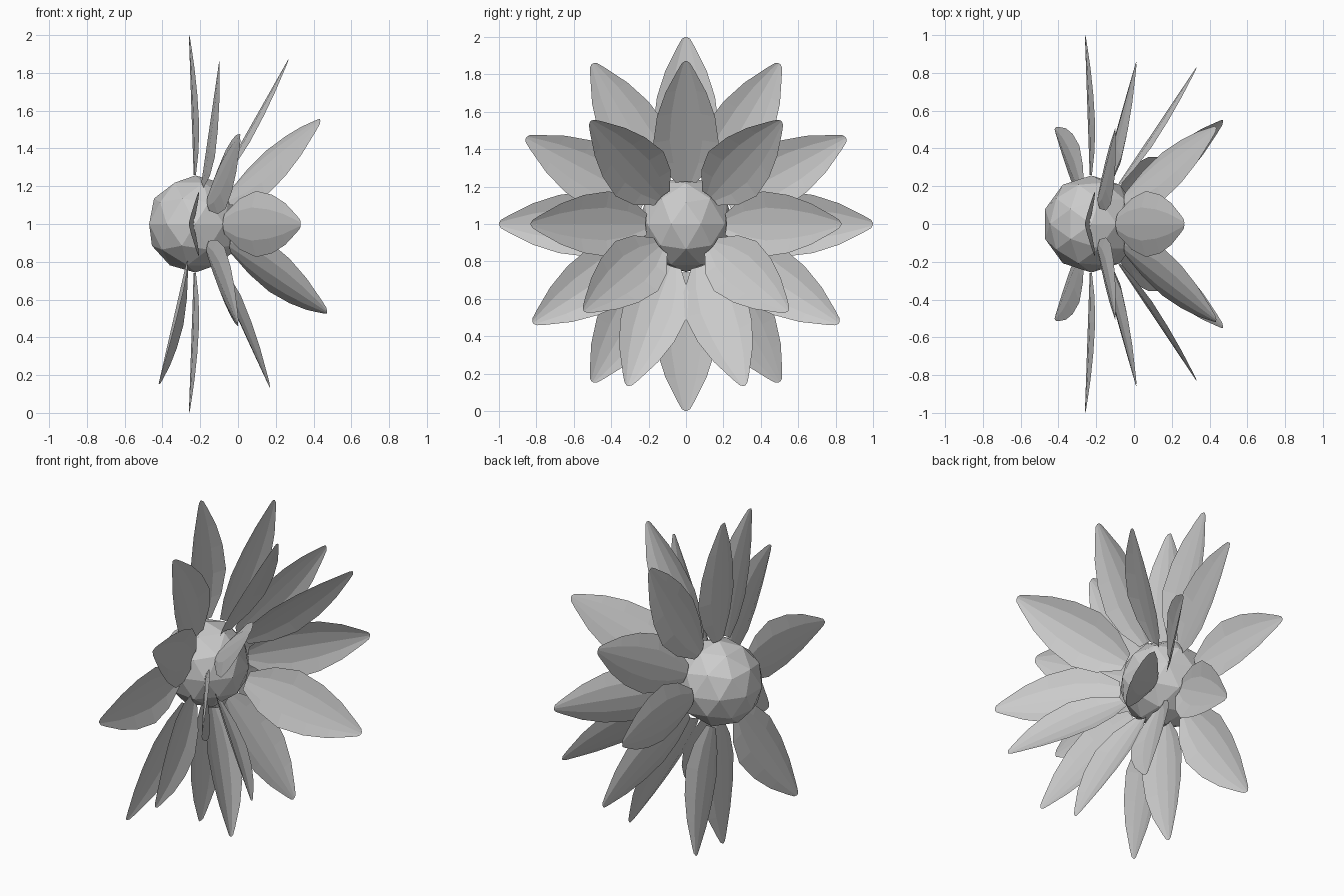
import bpy, bmesh
from mathutils import Vector

if "Cube" in bpy.data.objects:
    bpy.data.objects.remove(bpy.data.objects["Cube"])

CENTRE = Vector((-0.226, 0, 1))

# faceted core
bpy.ops.mesh.primitive_ico_sphere_add(subdivisions=2, radius=0.257, location=CENTRE)
bpy.context.object.name = "flower_core"

# petal outline: distance from core centre, half width
OUTLINE = [(0.26, 0.055), (0.38, 0.135), (0.52, 0.175), (0.68, 0.155),
           (0.82, 0.11), (0.95, 0.045), (0.99, 0.022), (1.0, 0.006)]
ACROSS = (-1, -0.5, 0, 0.5, 1)


def petal(name, tip):
    """Cupped petal growing radially from the core towards tip, open side to +x."""
    d = (Vector(tip) - CENTRE).normalized()
    side = Vector((1, 0, 0)).cross(d).normalized()
    face = d.cross(side)
    if face.x < 0:
        face = -face
    bm = bmesh.new()
    rows = []
    for r, w in OUTLINE:
        rows.append([bm.verts.new(d * r + side * (w * t) + face * (0.22 * w * t * t))
                     for t in ACROSS])
    for a, b in zip(rows, rows[1:]):
        for i in range(len(ACROSS) - 1):
            f = bm.faces.new((a[i], a[i + 1], b[i + 1], b[i]))
            f.normal_update()
            if f.normal.dot(face) < 0:
                f.normal_flip()
    mesh = bpy.data.meshes.new(name)
    bm.to_mesh(mesh)
    bm.free()
    obj = bpy.data.objects.new(name, mesh)
    obj.location = CENTRE
    bpy.context.collection.objects.link(obj)


# petal tips on the +y half, mirrored to -y
RINGS = {
    "outer_petal": [(-0.26, 0, 2), (-0.26, 1, 1), (-0.26, 0, 0)],
    "middle_petal": [(-0.10, 0.50, 1.86), (0.01, 0.855, 1.46),
                     (0.0, 0.82, 0.47), (-0.42, 0.50, 0.155)],
    "inner_petal": [(0.265, 0, 1.87), (0.435, 0.51, 1.55), (0.33, 0.83, 1.0),
                    (0.47, 0.545, 0.535), (0.165, 0.31, 0.14)],
}
for ring, tips in RINGS.items():
    for n, (x, y, z) in enumerate(tips, 1):
        if y == 0:
            petal(f"{ring}_{n}", (x, y, z))
        else:
            petal(f"{ring}_{n}_left", (x, -y, z))
            petal(f"{ring}_{n}_right", (x, y, z))
